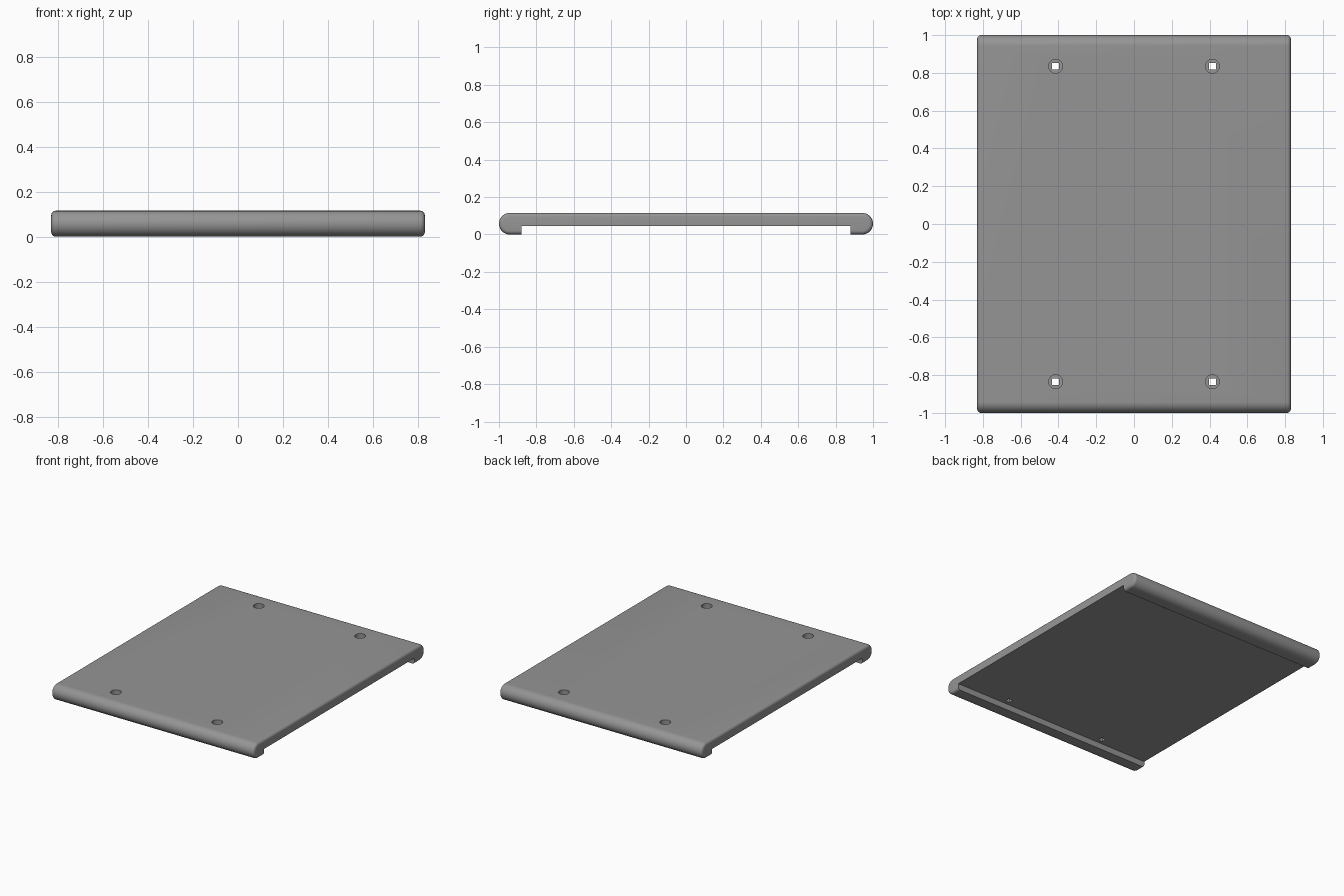
import bpy, bmesh, math
from mathutils import Matrix

HALF_X, HALF_Y, HEIGHT = 0.83, 1.0, 0.115
RADIUS = HEIGHT / 2
FOOT_Y, RECESS_Z = 0.88, 0.045
HOLE_X, HOLE_Y = 0.415, 0.835

default = bpy.data.objects.get("Cube")
if default:
    bpy.data.objects.remove(default, do_unlink=True)

grey = bpy.data.materials.new("mid_grey")
grey.use_nodes = True
colour = (0.3, 0.3, 0.3, 1)
grey.diffuse_color = colour
grey.node_tree.nodes["Principled BSDF"].inputs["Base Color"].default_value = colour


def make_object(name, bm):
    mesh = bpy.data.meshes.new(name)
    bmesh.ops.recalc_face_normals(bm, faces=bm.faces)
    bm.to_mesh(mesh)
    bm.free()
    mesh.materials.append(grey)
    obj = bpy.data.objects.new(name, mesh)
    bpy.context.collection.objects.link(obj)
    return obj


def box(bm, centre, size):
    matrix = Matrix.Translation(centre) @ Matrix.Diagonal((*size, 1))
    bmesh.ops.create_cube(bm, size=1, matrix=matrix)


# Cover plate: a stadium profile swept along x, with rounded side rims
bm = bmesh.new()
steps = 24
profile = []
for side in (1, -1):
    for i in range(steps + 1):
        a = -math.pi / 2 + math.pi * i / steps
        y = side * (HALF_Y - RADIUS + RADIUS * math.cos(a))
        z = RADIUS + side * RADIUS * math.sin(a)
        profile.append(bm.verts.new((-HALF_X, y, z)))
cap = bm.faces.new(profile)
swept = bmesh.ops.extrude_face_region(bm, geom=[cap], use_keep_orig=True)
moved = [g for g in swept["geom"] if isinstance(g, bmesh.types.BMVert)]
bmesh.ops.translate(bm, verts=moved, vec=(2 * HALF_X, 0, 0))
rims = [e for e in bm.edges if abs(e.verts[0].co.x - e.verts[1].co.x) < 0.001]
bmesh.ops.bevel(bm, geom=rims, offset=0.02, offset_type='OFFSET',
                segments=5, profile=0.5, affect='EDGES')
plate = make_object("cover_plate", bm)

# Underside recess between the two feet
bm = bmesh.new()
box(bm, (0, 0, RECESS_Z - 0.1), (2, 2 * FOOT_Y, 0.2))
cutters = [make_object("recess_cutter", bm)]

# Round counterbores with square through holes
bores, shanks = bmesh.new(), bmesh.new()
for x in (-HOLE_X, HOLE_X):
    for y in (-HOLE_Y, HOLE_Y):
        bmesh.ops.create_cone(bores, cap_ends=True, segments=32, radius1=0.037,
                              radius2=0.037, depth=0.1,
                              matrix=Matrix.Translation((x, y, HEIGHT + 0.015)))
        box(shanks, (x, y, RADIUS), (0.036, 0.036, 0.3))
cutters += [make_object("counterbore_cutter", bores),
            make_object("shank_cutter", shanks)]

for cutter in cutters:
    cutter.hide_render = True
    mod = plate.modifiers.new(cutter.name, 'BOOLEAN')
    mod.operation = 'DIFFERENCE'
    mod.solver = 'EXACT'
    mod.object = cutter

# Apply the cuts and remove the cutters
bpy.ops.object.select_all(action='DESELECT')
plate.select_set(True)
bpy.context.view_layer.objects.active = plate
for mod in list(plate.modifiers):
    bpy.ops.object.modifier_apply(modifier=mod.name)
for cutter in cutters:
    bpy.data.objects.remove(cutter, do_unlink=True)

bpy.ops.object.shade_smooth_by_angle(angle=math.radians(30))
